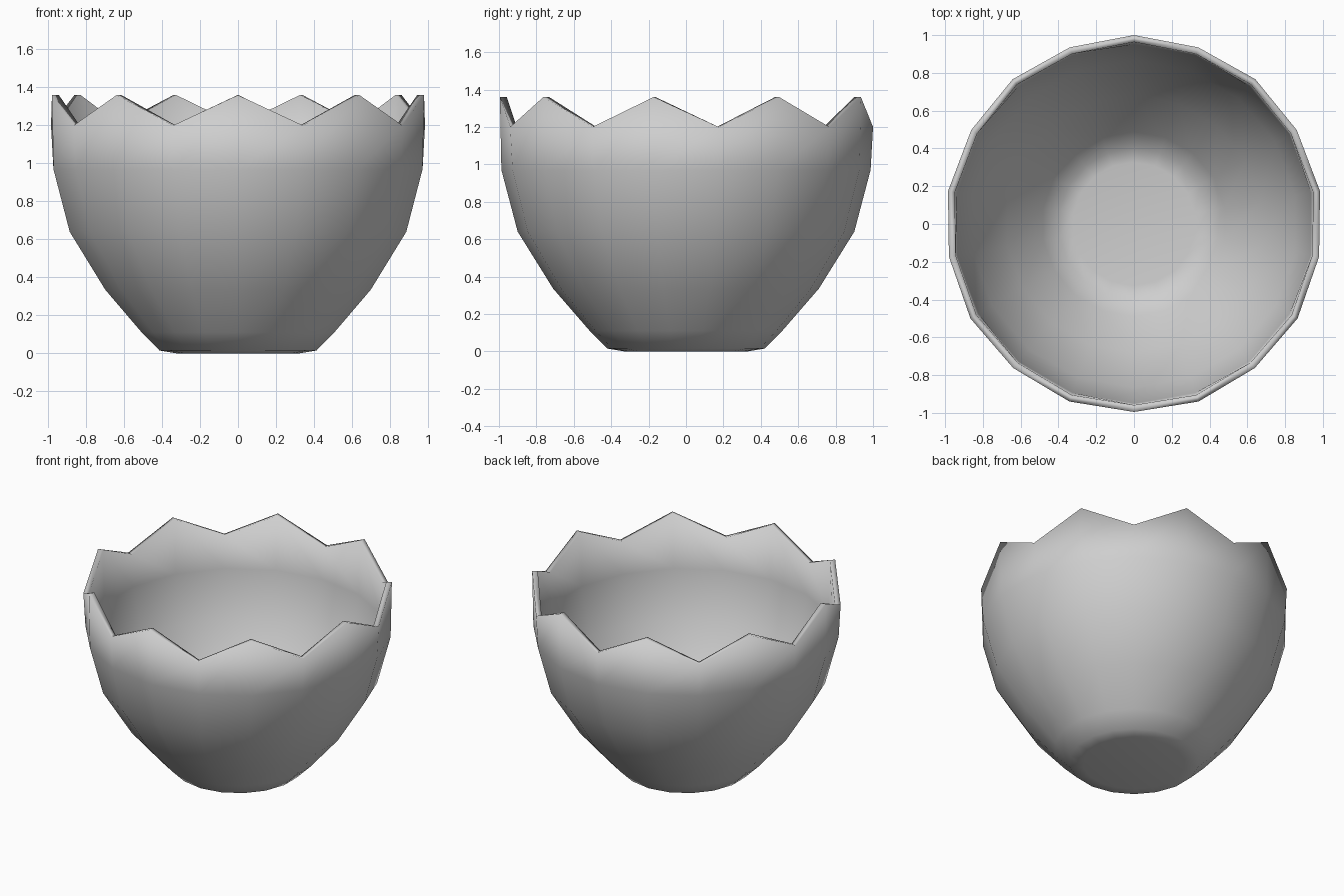
import bpy
import bmesh
from math import pi, sin, cos

if "Cube" in bpy.data.objects:
    bpy.data.objects.remove(bpy.data.objects["Cube"], do_unlink=True)

SIDES = 18
# Outer wall profile (radius, height), from the base up to below the rim
PROFILE = [(0.33, 0.0), (0.42, 0.015), (0.515, 0.11), (0.71, 0.335),
           (0.9, 0.64), (0.987, 0.97)]
PEAK, VALLEY = (0.995, 1.36), (1.0, 1.2)

shell_grey = bpy.data.materials.new("shell_grey")
shell_grey.use_nodes = True
colour = (0.62, 0.62, 0.62, 1)
shell_grey.diffuse_color = colour
shell_grey.node_tree.nodes["Principled BSDF"].inputs["Base Color"].default_value = colour

bm = bmesh.new()


def add_ring(points):
    """One ring of vertices, starting at the front."""
    ring = []
    for i in range(SIDES):
        radius, height = points[i % len(points)]
        angle = 2 * pi * i / SIDES - pi / 2
        ring.append(bm.verts.new((radius * cos(angle), radius * sin(angle), height)))
    return ring


# Smooth bowl wall, ending in a zigzag rim
rings = [add_ring([point]) for point in PROFILE] + [add_ring([PEAK, VALLEY])]
for low, high in zip(rings, rings[1:]):
    for i in range(SIDES):
        j = (i + 1) % SIDES
        bm.faces.new((low[i], low[j], high[j], high[i]))

# Closed base
bm.faces.new(rings[0][::-1])
for face in bm.faces:
    face.smooth = True

mesh = bpy.data.meshes.new("cracked_shell_bowl")
bm.to_mesh(mesh)
bm.free()
mesh.materials.append(shell_grey)
bowl = bpy.data.objects.new("cracked_shell_bowl", mesh)
bpy.context.collection.objects.link(bowl)

# Wall thickness, grown inward
wall = bowl.modifiers.new("wall_thickness", "SOLIDIFY")
wall.thickness = 0.036
wall.offset = -1
wall.use_even_offset = True
